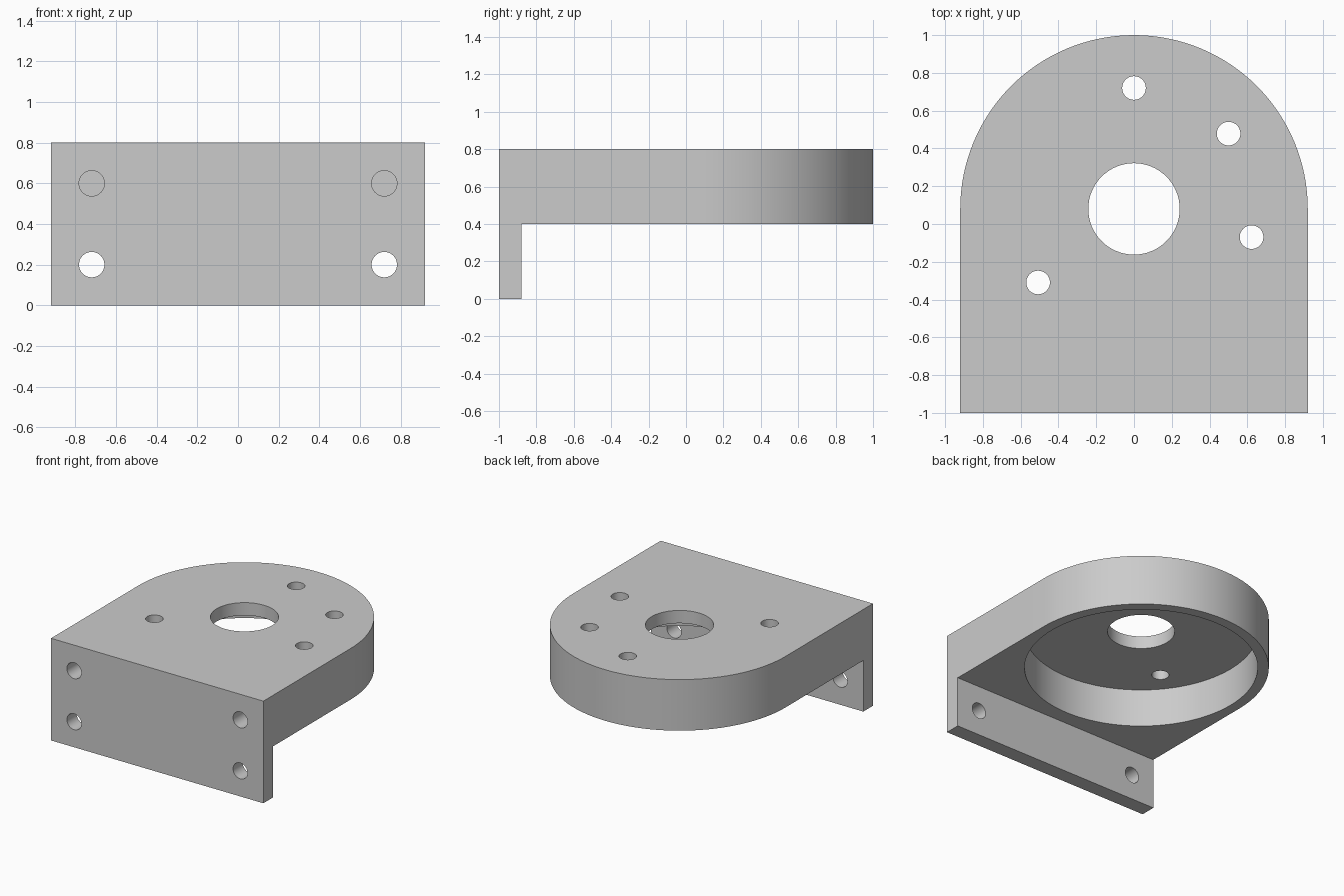
import bpy
import bmesh
from math import pi, cos, sin, radians
from mathutils import Matrix

default = bpy.data.objects.get("Cube")
if default:
    bpy.data.objects.remove(default, do_unlink=True)

HALF_WIDTH = 0.92
CENTRE_Y = 0.08
HEIGHT = 0.8
PLATE_BOTTOM = 0.4
FLANGE_BACK = -0.88
BOLT_RADIUS = 0.0625

grey = bpy.data.materials.new("plain grey")
grey.use_nodes = True
colour = (0.6, 0.6, 0.6, 1)
grey.diffuse_color = colour
grey.node_tree.nodes["Principled BSDF"].inputs["Base Color"].default_value = colour


def add_object(name, bm):
    bmesh.ops.recalc_face_normals(bm, faces=bm.faces[:])
    mesh = bpy.data.meshes.new(name)
    bm.to_mesh(mesh)
    bm.free()
    mesh.materials.append(grey)
    obj = bpy.data.objects.new(name, mesh)
    bpy.context.collection.objects.link(obj)
    return obj


def cylinder(name, radius, start, length, along_y=False, sides=48):
    """Cylinder running from start along +z, or along +y."""
    bm = bmesh.new()
    turn = Matrix.Rotation(-pi / 2, 4, "X") if along_y else Matrix.Identity(4)
    place = Matrix.Translation(start) @ turn @ Matrix.Translation((0, 0, length / 2))
    bmesh.ops.create_cone(bm, cap_ends=True, segments=sides, radius1=radius,
                          radius2=radius, depth=length, matrix=place)
    return add_object(name, bm)


def box(name, low, high):
    bm = bmesh.new()
    size = [b - a for a, b in zip(low, high)]
    middle = [(a + b) / 2 for a, b in zip(low, high)]
    bmesh.ops.create_cube(bm, size=1, matrix=Matrix.Translation(middle)
                          @ Matrix.Diagonal((*size, 1)))
    return add_object(name, bm)


# Arched outline raised to full height
bm = bmesh.new()
steps = 64
outline = [(-HALF_WIDTH, -1), (HALF_WIDTH, -1)]
outline += [(HALF_WIDTH * cos(pi * i / steps), CENTRE_Y + HALF_WIDTH * sin(pi * i / steps))
            for i in range(steps + 1)]
base = bm.faces.new([bm.verts.new((x, y, 0)) for x, y in outline])
raised = bmesh.ops.extrude_face_region(bm, geom=[base])["geom"]
bmesh.ops.translate(bm, vec=(0, 0, HEIGHT),
                    verts=[v for v in raised if isinstance(v, bmesh.types.BMVert)])
bracket = add_object("mounting_bracket", bm)

# Space under the plate, leaving the front flange
cutters = [box("underside_cutter", (-1.2, FLANGE_BACK, -0.2), (1.2, 1.2, PLATE_BOTTOM))]

# Round pocket and centre opening
cutters.append(cylinder("pocket_cutter", 0.84, (0, CENTRE_Y, 0.2), 0.5, sides=128))
cutters.append(cylinder("centre_hole_cutter", 0.242, (0, CENTRE_Y, 0.5), 0.5, sides=64))

# Ring of bolt holes through the plate
for angle in (90, 38.5, -13.5, 217.5):
    a = radians(angle)
    spot = (0.64 * cos(a), CENTRE_Y + 0.64 * sin(a), 0.5)
    cutters.append(cylinder("plate_hole_cutter", BOLT_RADIUS, spot, 0.5))

# Flange holes: lower pair goes through, upper pair is blind
for x in (-0.72, 0.72):
    for z, depth in ((0.2, 0.3), (0.6, 0.4)):
        cutters.append(cylinder("flange_hole_cutter", BOLT_RADIUS, (x, -1.1, z),
                                depth + 0.1, along_y=True))

# Cut everything, then drop the cutters
bpy.ops.object.select_all(action="DESELECT")
bracket.select_set(True)
bpy.context.view_layer.objects.active = bracket
for cutter in cutters:
    cutter.hide_render = True
    mod = bracket.modifiers.new("cut", "BOOLEAN")
    mod.operation = "DIFFERENCE"
    mod.solver = "EXACT"
    mod.object = cutter
    bpy.ops.object.modifier_apply(modifier=mod.name)
    bpy.data.objects.remove(cutter, do_unlink=True)

bpy.ops.object.shade_smooth_by_angle(angle=radians(30))
